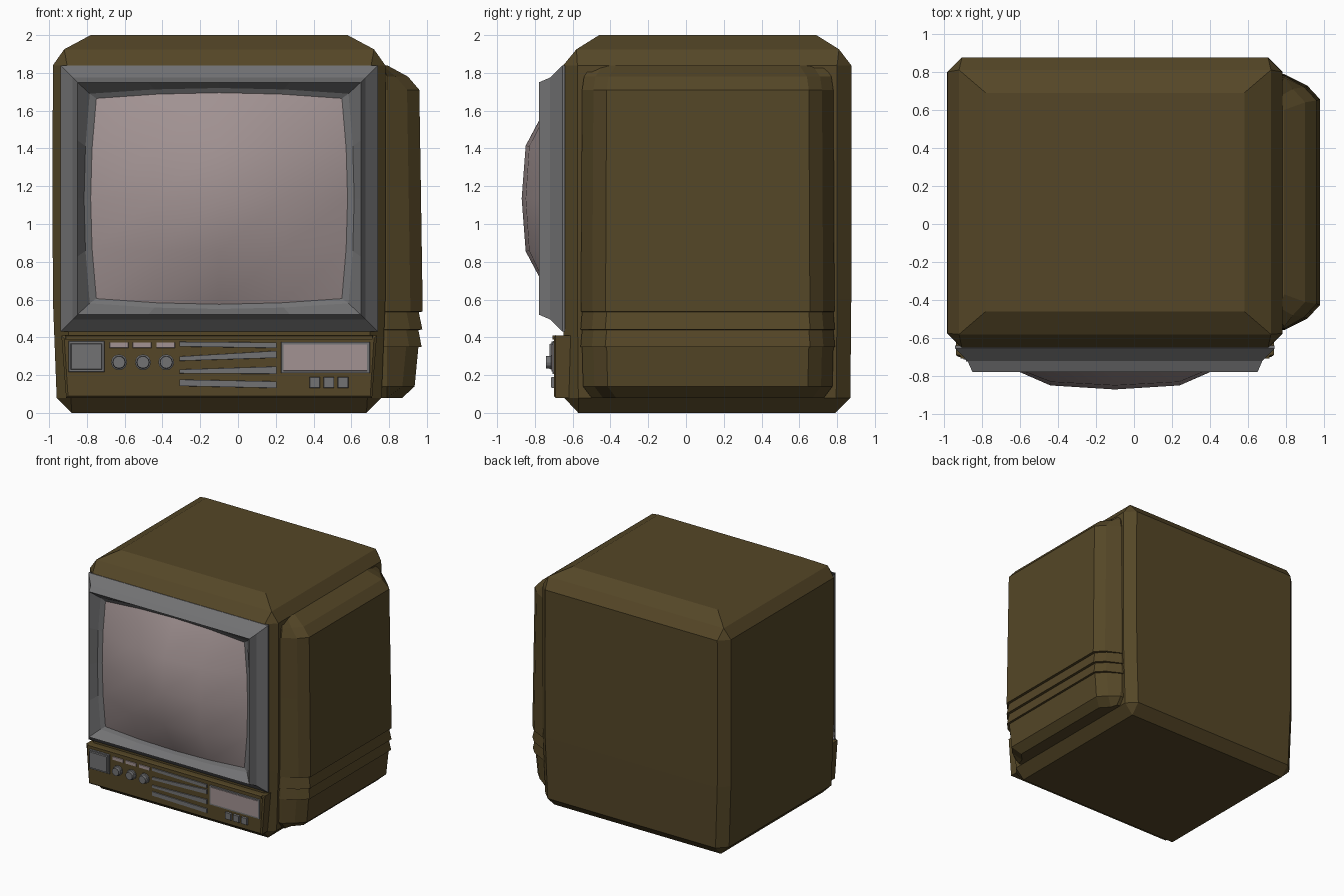
import bpy, bmesh, math

if "Cube" in bpy.data.objects:
    bpy.data.objects.remove(bpy.data.objects["Cube"])


def material(name, rgb):
    m = bpy.data.materials.new(name)
    m.diffuse_color = (*rgb, 1)
    m.use_nodes = True
    m.node_tree.nodes["Principled BSDF"].inputs["Base Color"].default_value = m.diffuse_color
    return m


BROWN = material("brown_case", (0.09, 0.062, 0.02))
GREY = material("grey_trim", (0.17, 0.17, 0.175))
PINK = material("pale_glass", (0.36, 0.29, 0.29))


def finish(name, bm, mat, closed=True):
    bmesh.ops.remove_doubles(bm, verts=bm.verts, dist=0.0005)
    if closed:
        bmesh.ops.recalc_face_normals(bm, faces=bm.faces)
    me = bpy.data.meshes.new(name)
    bm.to_mesh(me)
    bm.free()
    me.materials.append(mat)
    ob = bpy.data.objects.new(name, me)
    bpy.context.collection.objects.link(ob)
    return ob


def loft(name, rings, mat, caps=True):
    bm = bmesh.new()
    loops = [[bm.verts.new(p) for p in r] for r in rings]
    for a, b in zip(loops, loops[1:]):
        for i in range(len(a)):
            j = (i + 1) % len(a)
            bm.faces.new((a[i], a[j], b[j], b[i]))
    if caps:
        bm.faces.new(loops[0][::-1])
        bm.faces.new(loops[-1])
    return finish(name, bm, mat, caps)


def plate(name, quad, y0, y1, mat, inset=0.004):
    """Raised front plate from an x,z quad, with slightly tapered sides."""
    cx = sum(p[0] for p in quad) / 4
    cz = sum(p[1] for p in quad) / 4
    tip = [(x - math.copysign(inset, x - cx), y1, z - math.copysign(inset, z - cz))
           for x, z in quad]
    return loft(name, [[(x, y0, z) for x, z in quad], tip], mat)


def rect(x0, x1, z0, z1):
    return [(x0, z0), (x1, z0), (x1, z1), (x0, z1)]


# Cabinet: chamfered rectangles stacked upward (z, x half width, y front, y back, corner cut)
def octagon(z, w, y0, y1, c):
    x0, x1 = -0.1 - w, -0.1 + w
    return [(x0 + c, y0, z), (x1 - c, y0, z), (x1, y0 + c, z), (x1, y1 - c, z),
            (x1 - c, y1, z), (x0 + c, y1, z), (x0, y1 - c, z), (x0, y0 + c, z)]


cabinet = [(0, .78, -.57, .79, 0), (.08, .86, -.645, .87, .075), (.6, .88, -.65, .875, .075),
           (1.2, .882, -.65, .875, .075), (1.84, .88, -.65, .875, .075),
           (1.925, .82, -.58, .81, 0), (2.0, .68, -.46, .69, 0)]
loft("cabinet", [octagon(*r) for r in cabinet], BROWN)


# Side housing with stepped ridges (z, outer x, y grow)
def side_ring(z, xo, g):
    y0, y1 = -0.55 - g, 0.78 + g
    xs = max(xo - 0.065, 0.765)
    return [(0.72, y0, z), (min(0.79, xs), y0, z), (xs, y0 + .06, z), (xo, y0 + .13, z),
            (xo, y1 - .13, z), (xs, y1 - .06, z), (min(0.79, xs), y1, z), (0.72, y1, z)]


side = [(.08, .87, -.05), (.14, .935, -.005), (.348, .955, 0), (.35, .972, .008),
        (.439, .955, 0), (.441, .976, .008), (.534, .957, 0), (.536, .978, .006),
        (1.2, .968, .003), (1.71, .96, 0), (1.78, .90, -.01), (1.84, .79, -.05)]
loft("side_housing", [side_ring(*r) for r in side], BROWN)

# Screen surround and glass share one barrel-shaped outline
CX, CZ, N = -0.1, 1.135, 4


def warp(u, v, w, h, b):
    return CX + u * (w + b * (1 - v * v)), CZ + v * (h + b * (1 - u * u))


def frame_ring(w, h, b, y):
    t = [-1 + 2 * i / N for i in range(N)]
    uv = [(s, -1) for s in t] + [(1, s) for s in t]
    uv += [(-s, 1) for s in t] + [(-1, -s) for s in t]
    pts = [warp(u, v, w, h, b) for u, v in uv]
    return [(x, y, z) for x, z in pts]


loft("screen_surround", [frame_ring(.84, .705, 0, -.64), frame_ring(.84, .705, 0, -.655),
                         frame_ring(.775, .64, 0, -.72), frame_ring(.75, .615, 0, -.778),
                         frame_ring(.685, .555, .03, -.715),
                         frame_ring(.65, .53, .03, -.70)], GREY, caps=False)

bm = bmesh.new()
grid = []
for j in range(N + 1):
    row = []
    for i in range(N + 1):
        u, v = -1 + 2 * i / N, -1 + 2 * j / N
        x, z = warp(u, v, .65, .53, .03)
        y = -.70 - .17 * (1 - abs(u) ** 3) * (1 - abs(v) ** 3)
        row.append(bm.verts.new((x, y, z)))
    grid.append(row)
for a, b in zip(grid, grid[1:]):
    for i in range(N):
        f = bm.faces.new((a[i], a[i + 1], b[i + 1], b[i]))
        f.smooth = True
finish("screen_glass", bm, PINK, closed=False)

# Control panel across the bottom
panel = [(-.91, .08), (.71, .08), (.735, .41), (-.935, .41)]
loft("control_panel", [[(x, y, z) for x, z in panel] for y in (-.56, -.69)]
     + [[(-.90, -.70, .09), (.70, -.70, .09), (.72, -.70, .395), (-.92, -.70, .395)]], BROWN)
plate("panel_top_lip", rect(-.915, .715, .385, .412), -.69, -.708, BROWN)

# Square dial cover and display window, each a frame with an inner face
plate("dial_cover_rim", rect(-.90, -.705, .215, .382), -.69, -.712, GREY)
plate("dial_cover", rect(-.89, -.715, .225, .372), -.70, -.722, GREY, .008)
plate("display_rim", rect(.225, .70, .208, .378), -.69, -.708, GREY)
plate("display_window", rect(.238, .687, .22, .366), -.70, -.711, PINK)

# Labels with round knobs below
for k, (lx, kx) in enumerate([(-.63, -.63), (-.508, -.503), (-.383, -.38)], 1):
    plate(f"label_{k}", rect(lx - .052, lx + .052, .342, .376), -.69, -.706, PINK)

    def disc(r, y):
        return [(kx + r * math.cos(a * math.tau / 12), y, .268 + r * math.sin(a * math.tau / 12))
                for a in range(12)]
    loft(f"knob_{k}", [disc(.042, -.69), disc(.042, -.712), disc(.034, -.716),
                       disc(.032, -.74)], GREY)

# Speaker bars (z at left low/high, right low/high)
bars = [(.35, .378, .342, .374), (.274, .30, .29, .33), (.208, .231, .205, .247),
        (.141, .178, .13, .168)]
for k, (a, b, c, d) in enumerate(bars, 1):
    plate(f"speaker_bar_{k}", [(-.312, a), (.205, c), (.205, d), (-.312, b)],
          -.69, -.708, GREY, .002)

# Push buttons
for k in range(3):
    x = .376 + k * .075
    plate(f"button_{k + 1}", rect(x, x + .06, .13, .192), -.69, -.716, GREY)
